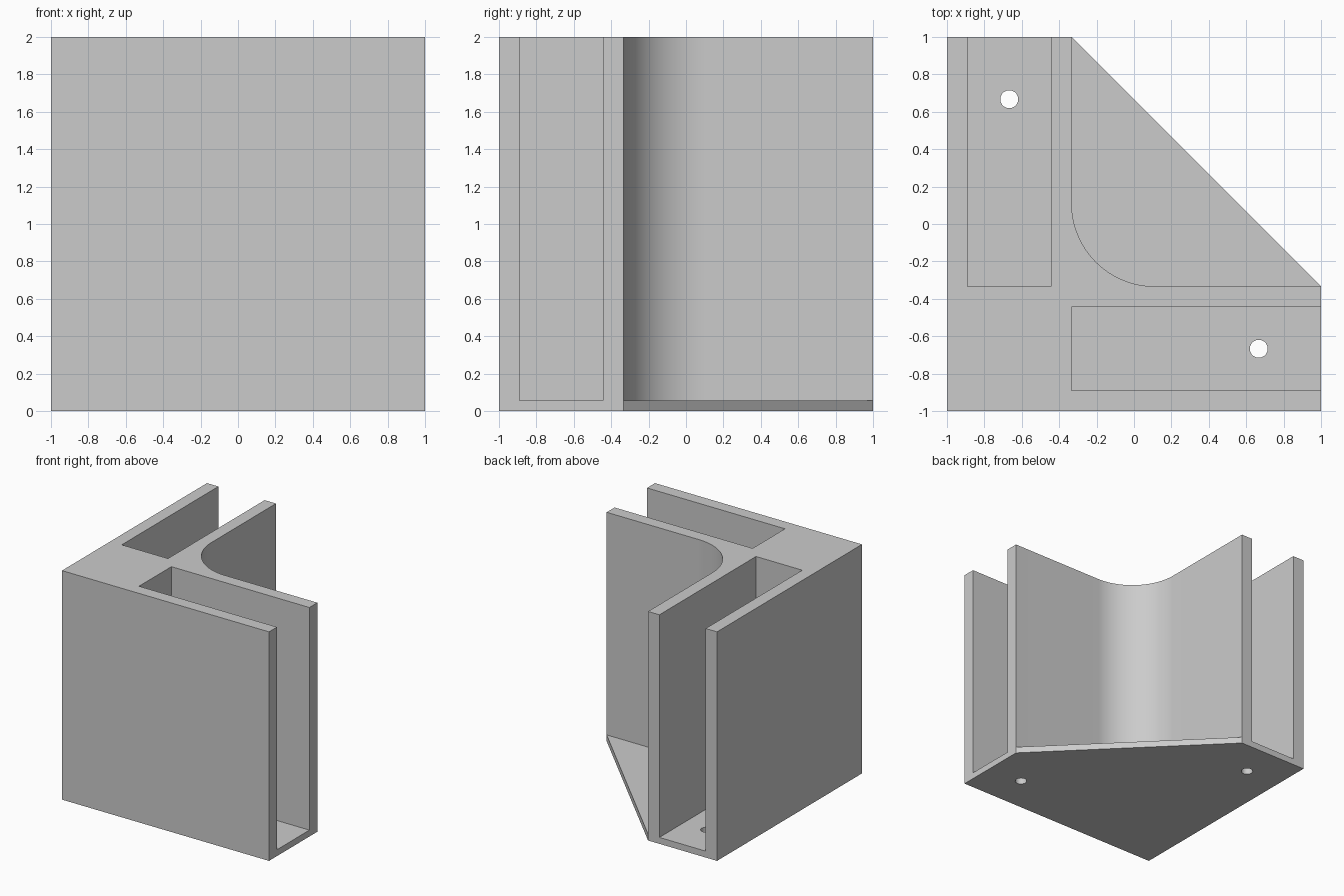
import bpy
import bmesh
import math

cube = bpy.data.objects.get("Cube")
if cube:
    bpy.data.objects.remove(cube, do_unlink=True)

HEIGHT = 2.0
FLOOR = 0.056      # base plate thickness
INNER = -1 / 3     # inner face of both walls
FILLET = 0.444     # radius of the inside corner
OVER = 0.3         # how far cutters run past the body


def prism(name, outline, z0, z1):
    """Extrude a counter-clockwise outline from z0 to z1."""
    bm = bmesh.new()
    base = bm.faces.new([bm.verts.new((x, y, z0)) for x, y in outline])
    top = bmesh.ops.extrude_face_region(bm, geom=[base], use_keep_orig=True)
    verts = [g for g in top["geom"] if isinstance(g, bmesh.types.BMVert)]
    bmesh.ops.translate(bm, verts=verts, vec=(0, 0, z1 - z0))
    bmesh.ops.recalc_face_normals(bm, faces=bm.faces)
    mesh = bpy.data.meshes.new(name)
    bm.to_mesh(mesh)
    bm.free()
    obj = bpy.data.objects.new(name, mesh)
    bpy.context.collection.objects.link(obj)
    return obj


def arc(cx, cy, r, start, end, steps):
    angles = [start + (end - start) * i / steps for i in range(steps + 1)]
    return [(cx + r * math.cos(a), cy + r * math.sin(a)) for a in angles]


def mirrored(outline):
    """Reflect an outline across the diagonal x = y."""
    return [(y, x) for x, y in reversed(outline)]


# Solid five-sided block
bracket = prism("corner_bracket",
                [(-1, -1), (1, -1), (1, INNER), (INNER, 1), (-1, 1)], 0, HEIGHT)

# Rounded inside corner, down to the base plate
far = 1 + OVER
centre = INNER + FILLET
corner = arc(centre, centre, FILLET, math.pi, 1.5 * math.pi, 32)
corner += [(far, INNER), (far, far), (INNER, far)]
cutters = [prism("corner_cutter", corner, FLOOR, HEIGHT + OVER)]

# Open-ended slots and screw holes, one of each per arm
slot = [(INNER, -0.89), (far, -0.89), (far, -0.443), (INNER, -0.443)]
hole = arc(0.667, -0.667, 0.048, 0, 2 * math.pi, 32)[:-1]
for side, flip in (("front", list), ("right", mirrored)):
    cutters.append(prism(side + "_slot_cutter", flip(slot), FLOOR, HEIGHT + OVER))
    cutters.append(prism(side + "_hole_cutter", flip(hole), -OVER, OVER))

for cutter in cutters:
    cutter.hide_render = True
    mod = bracket.modifiers.new(cutter.name, "BOOLEAN")
    mod.operation = "DIFFERENCE"
    mod.solver = "EXACT"
    mod.object = cutter

# Bake the cuts, then drop the cutters
graph = bpy.context.evaluated_depsgraph_get()
result = bpy.data.meshes.new_from_object(bracket.evaluated_get(graph))
bracket.modifiers.clear()
bracket.data = result
result.name = "corner_bracket"
for cutter in cutters:
    bpy.data.objects.remove(cutter, do_unlink=True)

# Single grey finish
grey = bpy.data.materials.new("plain_grey")
grey.use_nodes = True
colour = (0.6, 0.6, 0.6, 1)
grey.diffuse_color = colour
grey.node_tree.nodes["Principled BSDF"].inputs["Base Color"].default_value = colour
result.materials.clear()
result.materials.append(grey)

# Smooth fillet and holes, crisp edges elsewhere
bpy.ops.object.select_all(action="DESELECT")
bracket.select_set(True)
bpy.context.view_layer.objects.active = bracket
bpy.ops.object.shade_smooth_by_angle(angle=math.radians(30))
